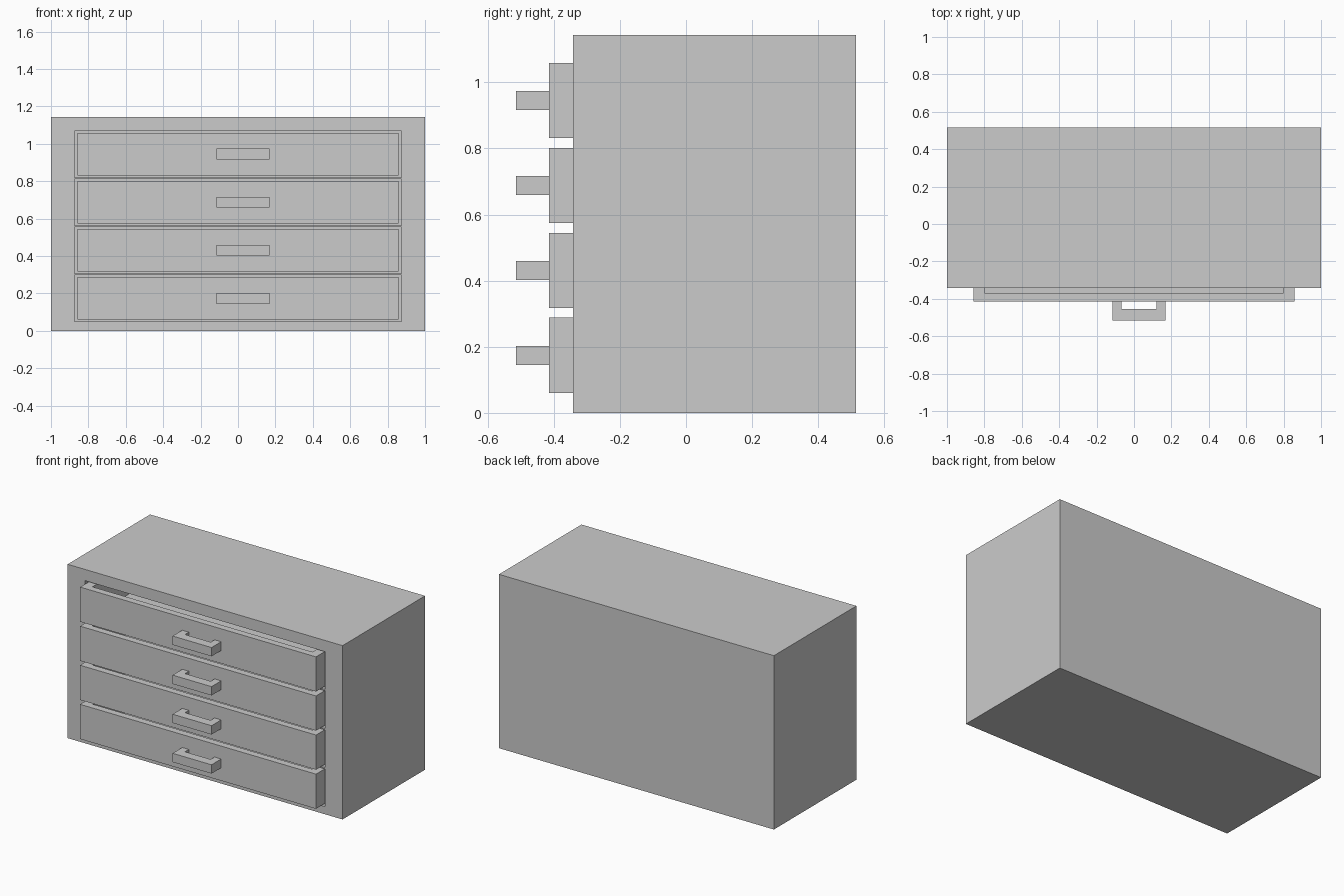
import bpy, bmesh

if "Cube" in bpy.data.objects:
    bpy.data.objects.remove(bpy.data.objects["Cube"])


def box(name, lo, hi):
    """Axis-aligned box between two corners."""
    bm = bmesh.new()
    bmesh.ops.create_cube(bm, size=1)
    for v in bm.verts:
        v.co = [(a + b) / 2 + c * (b - a) for a, b, c in zip(lo, hi, v.co)]
    return finish(name, bm)


def finish(name, bm):
    bmesh.ops.recalc_face_normals(bm, faces=bm.faces)
    mesh = bpy.data.meshes.new(name)
    bm.to_mesh(mesh)
    bm.free()
    obj = bpy.data.objects.new(name, mesh)
    bpy.context.collection.objects.link(obj)
    return obj


def carve(obj, lo, hi):
    """Cut a box-shaped hollow out of an object."""
    cutter = box("cutter", lo, hi)
    cutter.hide_render = True
    mod = obj.modifiers.new("hollow", 'BOOLEAN')
    mod.operation, mod.solver, mod.object = 'DIFFERENCE', 'EXACT', cutter
    bpy.context.view_layer.objects.active = obj
    bpy.ops.object.modifier_apply(modifier=mod.name)
    bpy.data.objects.remove(cutter)


def handle(name, z0, z1):
    """U-shaped pull: plan profile extruded upwards."""
    profile = [(-0.115, -0.415), (-0.115, -0.515), (0.168, -0.515), (0.168, -0.415),
               (0.12, -0.415), (0.12, -0.455), (-0.067, -0.455), (-0.067, -0.415)]
    bm = bmesh.new()
    face = bm.faces.new([bm.verts.new((x, y, z0)) for x, y in profile])
    ext = bmesh.ops.extrude_face_region(bm, geom=[face])
    verts = [g for g in ext["geom"] if isinstance(g, bmesh.types.BMVert)]
    bmesh.ops.translate(bm, verts=verts, vec=(0, 0, z1 - z0))
    return finish(name, bm)


PITCH = 0.257
cabinet = box("cabinet", (-1, -0.342, 0), (1, 0.515, 1.143))

for i in range(4):
    z = i * PITCH
    # Compartment in the cabinet
    carve(cabinet, (-0.873, -0.5, z + 0.05), (0.873, 0.43, z + 0.298))
    # Open-topped drawer, slightly pulled out
    drawer = box(f"drawer_{i + 1}", (-0.858, -0.415, z + 0.06), (0.858, 0.355, z + 0.288))
    carve(drawer, (-0.8, -0.37, z + 0.095), (0.8, 0.31, z + 0.4))
    # Pull handle
    handle(f"handle_{i + 1}", z + 0.145, z + 0.203)
